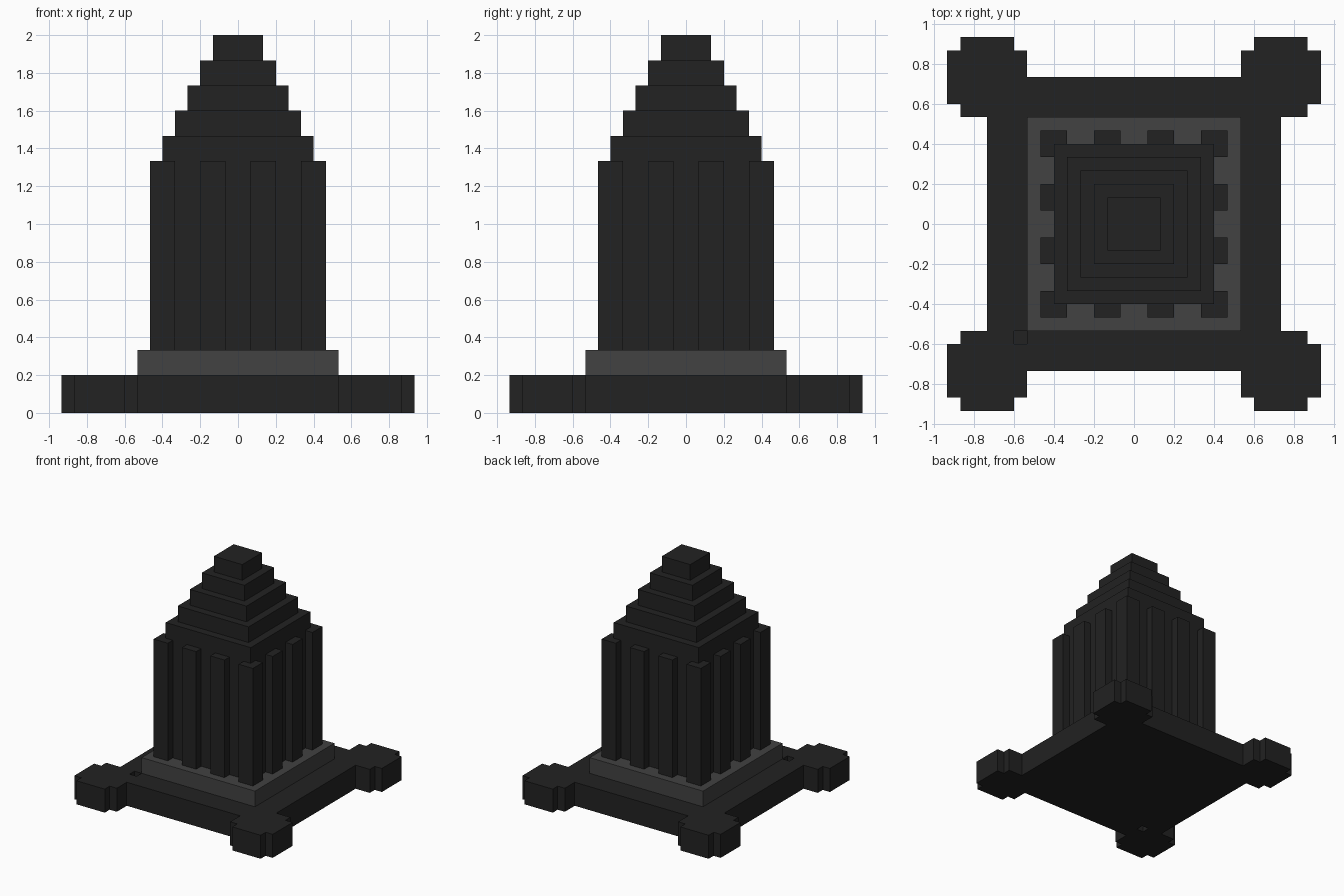
import bpy, bmesh

if "Cube" in bpy.data.objects:
    bpy.data.objects.remove(bpy.data.objects["Cube"])

U = 2 / 30  # one block


def material(name, v):
    m = bpy.data.materials.new(name)
    m.diffuse_color = (v, v, v, 1)
    m.use_nodes = True
    m.node_tree.nodes["Principled BSDF"].inputs["Base Color"].default_value = m.diffuse_color
    return m


DARK = material("dark stone", 0.016)
GREY = material("grey stone", 0.054)


def finish(name, bm, mat):
    bmesh.ops.recalc_face_normals(bm, faces=bm.faces)
    me = bpy.data.meshes.new(name)
    bm.to_mesh(me)
    bm.free()
    me.materials.append(mat)
    ob = bpy.data.objects.new(name, me)
    bpy.context.collection.objects.link(ob)
    return ob


def prism(name, outline, z0, z1, mat):
    """Extrude an outline (in blocks) from z0 to z1 (in blocks)."""
    bm = bmesh.new()
    f = bm.faces.new([bm.verts.new((x * U, y * U, z0 * U)) for x, y in outline])
    ext = bmesh.ops.extrude_face_region(bm, geom=[f])
    up = [g for g in ext["geom"] if isinstance(g, bmesh.types.BMVert)]
    bmesh.ops.translate(bm, verts=up, vec=(0, 0, (z1 - z0) * U))
    return finish(name, bm, mat)


def block(name, cx, cy, half, z0, z1, mat):
    return prism(name, [(cx - half, cy - half), (cx + half, cy - half),
                        (cx + half, cy + half), (cx - half, cy + half)], z0, z1, mat)


# Base slab with four stepped corner feet: one corner turned four times
corner = [(11, 8), (13, 8), (13, 9), (14, 9), (14, 13), (13, 13),
          (13, 14), (9, 14), (9, 13), (8, 13), (8, 11)]
outline = []
for _ in range(4):
    outline += corner
    corner = [(-y, x) for x, y in corner]
base = prism("base", outline, 0, 3, DARK)

# Small pits in the top and underside of the base
for name, z0, z1 in (("top_pit_cutter", 2, 4), ("bottom_pit_cutter", -1, 1)):
    cutter = block(name, -8.5, -8.5, 0.5, z0, z1, DARK)
    cutter.hide_render = True
    cutter.hide_viewport = True
    mod = base.modifiers.new(name, 'BOOLEAN')
    mod.operation = 'DIFFERENCE'
    mod.solver = 'EXACT'
    mod.object = cutter

# Plinth and tower core
block("plinth", 0, 0, 8, 3, 5, GREY)
block("tower_core", 0, 0, 6, 5, 22, DARK)

# Pillars around the perimeter
spots = (-6, -2, 2, 6)
for x in spots:
    for y in spots:
        if 6 in (abs(x), abs(y)):
            block("pillar", x, y, 1, 5, 20, DARK)

# Stepped roof
for i in range(4):
    block("roof_step", 0, 0, 5 - i, 22 + 2 * i, 24 + 2 * i, DARK)
